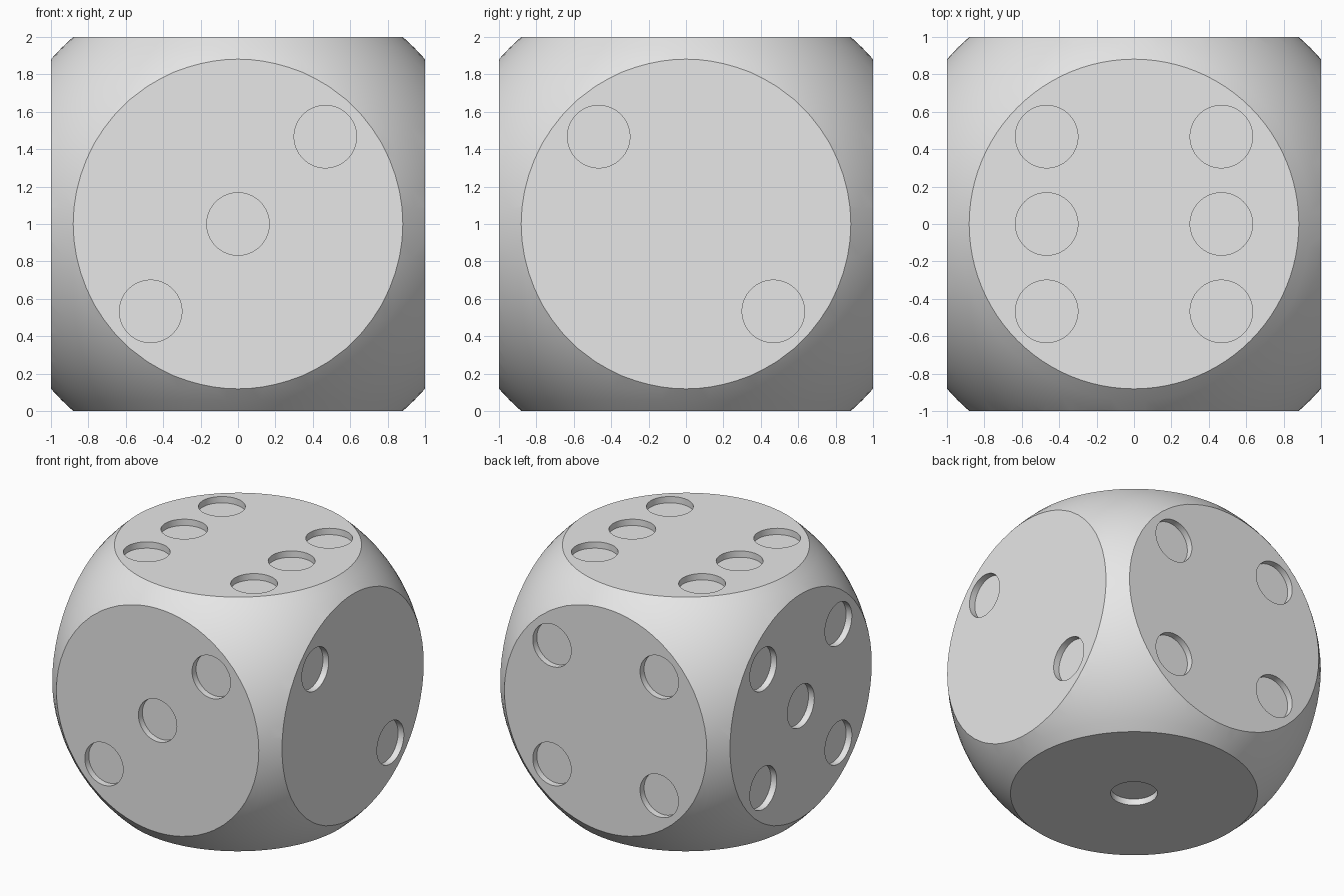
import bpy
import bmesh
import math
from mathutils import Matrix, Vector

cube = bpy.data.objects.get("Cube")
if cube:
    bpy.data.objects.remove(cube, do_unlink=True)

ROUND_RADIUS = 1.333   # sphere that rounds the cube's corners
PIP_RADIUS = 0.167
PIP_DEPTH = 0.05
S = 0.467              # pip spacing
CENTRE = Vector((0, 0, 1))

grey = bpy.data.materials.new("light grey")
grey.use_nodes = True
colour = (0.8, 0.8, 0.8, 1)
grey.diffuse_color = colour
grey.node_tree.nodes["Principled BSDF"].inputs["Base Color"].default_value = colour


def add_object(name, bm):
    mesh = bpy.data.meshes.new(name)
    bm.to_mesh(mesh)
    bm.free()
    mesh.materials.append(grey)
    obj = bpy.data.objects.new(name, mesh)
    bpy.context.collection.objects.link(obj)
    return obj


# Body: a sphere sliced flat on six sides
bm = bmesh.new()
bmesh.ops.create_uvsphere(bm, u_segments=96, v_segments=48, radius=ROUND_RADIUS,
                          matrix=Matrix.Translation(CENTRE))
for axis in range(3):
    for side in (-1, 1):
        normal = Vector((0, 0, 0))
        normal[axis] = side
        cut = bmesh.ops.bisect_plane(
            bm, geom=bm.verts[:] + bm.edges[:] + bm.faces[:], dist=1e-5,
            plane_co=CENTRE + normal, plane_no=normal, clear_outer=True)
        rim = [e for e in cut["geom_cut"] if isinstance(e, bmesh.types.BMEdge)]
        bmesh.ops.contextual_create(bm, geom=rim)
bmesh.ops.recalc_face_normals(bm, faces=bm.faces[:])
body = add_object("die_body", bm)

# Pip layouts: face normal -> pip centres across the face
diagonal = [(-S, S), (S, -S)]
corners = [(a, b) for a in (-S, S) for b in (-S, S)]
layouts = {
    (0, 0, 1): corners + [(-S, 0), (S, 0)],
    (0, 0, -1): [(0, 0)],
    (0, -1, 0): [(-S, -S), (0, 0), (S, S)],
    (0, 1, 0): corners,
    (1, 0, 0): diagonal,
    (-1, 0, 0): corners + [(0, 0)],
}

# Pip cutters: short cylinders straddling each flat face
bm = bmesh.new()
for normal, pips in layouts.items():
    n = Vector(normal)
    up = Vector((0, 1, 0)) if n.z else Vector((0, 0, 1))
    right = up.cross(n)
    turn = Matrix((right, up, n)).transposed().to_4x4()
    for a, b in pips:
        place = Matrix.Translation(CENTRE + n + right * a + up * b) @ turn
        bmesh.ops.create_cone(bm, cap_ends=True, segments=64, radius1=PIP_RADIUS,
                              radius2=PIP_RADIUS, depth=PIP_DEPTH * 2, matrix=place)
cutter = add_object("pip_cutter", bm)
cutter.hide_render = True

# Sink the pips into the body
mod = body.modifiers.new("pips", "BOOLEAN")
mod.operation = "DIFFERENCE"
mod.solver = "EXACT"
mod.object = cutter
for obj in bpy.context.selected_objects:
    obj.select_set(False)
bpy.context.view_layer.objects.active = body
body.select_set(True)
bpy.ops.object.modifier_apply(modifier=mod.name)
bpy.data.objects.remove(cutter, do_unlink=True)
bpy.ops.object.shade_smooth_by_angle(angle=math.radians(25))
